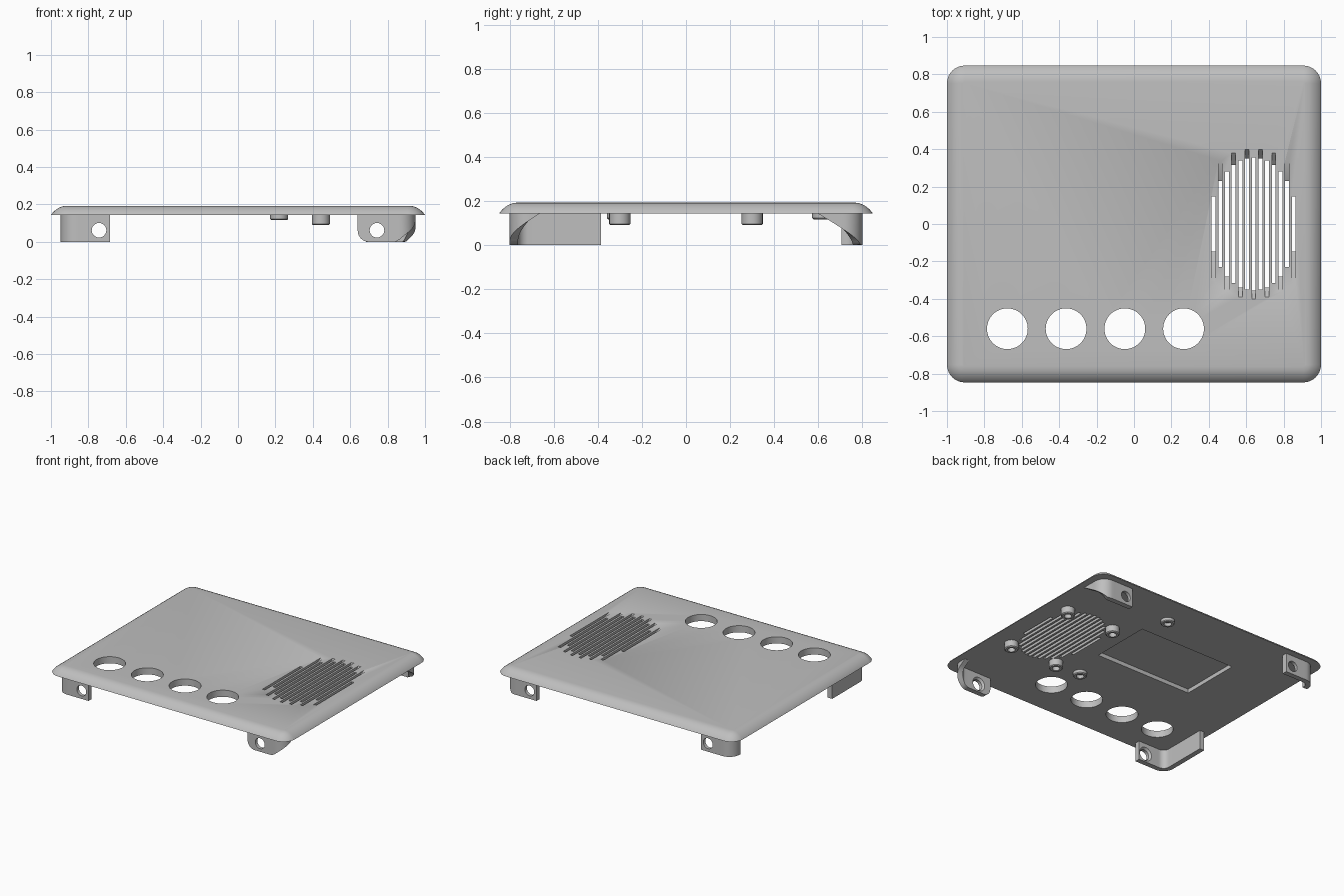
import bpy, bmesh, math
from mathutils import Matrix, Vector

if "Cube" in bpy.data.objects:
    bpy.data.objects.remove(bpy.data.objects["Cube"])

grey = bpy.data.materials.new("light grey plastic")
grey.diffuse_color = (0.52, 0.52, 0.52, 1)
grey.use_nodes = True
grey.node_tree.nodes["Principled BSDF"].inputs["Base Color"].default_value = grey.diffuse_color
UNDER, TOP = 0.143, 0.193          # plate underside and upper face


def make(name, bm):
    bmesh.ops.recalc_face_normals(bm, faces=bm.faces)
    me = bpy.data.meshes.new(name)
    bm.to_mesh(me)
    bm.free()
    ob = bpy.data.objects.new(name, me)
    bpy.context.collection.objects.link(ob)
    me.materials.append(grey)
    return ob


def loft(bm, rings):
    """Closed solid through rings of equal point count."""
    vs = [[bm.verts.new(p) for p in r] for r in rings]
    for a, b in zip(vs, vs[1:]):
        for i in range(len(a)):
            j = (i + 1) % len(a)
            bm.faces.new((a[i], a[j], b[j], b[i]))
    bm.faces.new(vs[0][::-1])
    bm.faces.new(vs[-1])


def circle(x, y, z, r, n=40):
    return [(x + r * math.cos(math.tau * i / n), y + r * math.sin(math.tau * i / n), z)
            for i in range(n)]


def rounded_rect(hx, hy, r, z, n=8):
    pts = []
    for k, (sx, sy) in enumerate([(1, 1), (-1, 1), (-1, -1), (1, -1)]):
        for i in range(n + 1):
            a = math.pi / 2 * (k + i / n)
            pts.append((sx * (hx - r) + r * math.cos(a), sy * (hy - r) + r * math.sin(a), z))
    return pts


def cut(ob, bm):
    cutter = make("cutter", bm)
    cutter.hide_render = True
    mod = ob.modifiers.new("cut", 'BOOLEAN')
    mod.operation, mod.solver, mod.object = 'DIFFERENCE', 'EXACT', cutter
    bpy.context.view_layer.objects.active = ob
    bpy.ops.object.modifier_apply(modifier=mod.name)
    bpy.data.objects.remove(cutter)


# Cover plate with a rounded upper rim
bm = bmesh.new()
rim = [(0, UNDER), (0.004, 0.149), (0.014, 0.161), (0.028, 0.173),
       (0.044, 0.183), (0.062, 0.190), (0.085, TOP)]
loft(bm, [rounded_rect(1 - d, 0.847 - d, 0.095 - d, z) for d, z in rim])
plate = make("cover_plate", bm)

# Four round openings, display recess underneath, and speaker slots
bm = bmesh.new()
for i in range(4):
    x = -0.677 + 0.314 * i
    loft(bm, [circle(x, -0.56, z, 0.109, 56) for z in (0.1, 0.25)])
loft(bm, [[(-0.52, -0.045, z), (0.28, -0.045, z), (0.28, 0.42, z), (-0.52, 0.42, z)]
          for z in (0.1, UNDER + 0.03)])
for i in range(13):
    dx = (i - 6) * 0.0357
    near = 0.355 * math.sqrt(1 - (dx / 0.235) ** 2)
    far = 0.4 - 1.86 * dx * dx
    s = -1 if i % 2 == 0 else 1       # alternate slots ramp to front and back
    grow = (far - near) / (TOP - UNDER) * 0.02
    section = [(-near, UNDER - 0.02), (near - grow, UNDER - 0.02),
               (far + grow, TOP + 0.02), (-near, TOP + 0.02)]
    loft(bm, [[(0.64 + dx + w, s * y, z) for y, z in section] for w in (-0.0103, 0.0103)])
cut(plate, bm)


# Corner brackets: a wall that follows the corner, with a screw hole
def bracket(name, sx, sy, x0, y1, taper_from=None, round_start=0.0):
    X, Y, R, T = 0.948, 0.80, 0.085, 0.038
    path = []                          # (outer point, outward normal)
    straight = X - R - x0
    for i in range(17):
        t = (1 - math.cos(math.pi / 2 * i / 16)) * straight
        path.append((Vector((x0 + t, Y)), Vector((0, 1))))
    for i in range(1, 11):
        a = math.pi / 2 * (1 - i / 10)
        n = Vector((math.cos(a), math.sin(a)))
        path.append((Vector((X - R, Y - R)) + n * R, n))
    for i in range(1, 7):
        path.append((Vector((X, Y - R + (y1 - Y + R) * i / 6)), Vector((1, 0))))
    dist = [0.0]
    for (p, _), (q, _) in zip(path, path[1:]):
        dist.append(dist[-1] + (q - p).length)
    rings = []
    for (p, n), s in zip(path, dist):
        low = 0.0
        if s < round_start:
            low = round_start - math.sqrt(round_start ** 2 - (round_start - s) ** 2)
        if taper_from is not None and s > taper_from - x0:
            u = (s - taper_from + x0) / (dist[-1] - taper_from + x0)
            low = (UNDER - 0.001) * u ** 0.9
        q = p - n * T
        rings.append([(sx * v.x, sy * v.y, z) for v, z in
                      ((p, low), (q, low), (q, UNDER + 0.004), (p, UNDER + 0.004))])
    bm = bmesh.new()
    loft(bm, rings)
    ob = make(name, bm)
    # Screw hole with a wider countersink on the inner face
    bm = bmesh.new()
    prof = [(0.85, 0.039), (0.776, 0.039), (0.76, 0.054), (0.70, 0.054)]
    loft(bm, [[(sx * 0.743 + a, sy * y, 0.062 + b) for a, b, _ in circle(0, 0, 0, r, 32)]
              for y, r in prof])
    cut(ob, bm)


bracket("front_left_bracket", -1, -1, 0.685, 0.385)
bracket("front_right_bracket", 1, -1, 0.64, 0.665, 0.85, 0.06)
bracket("back_left_bracket", -1, 1, 0.685, 0.705)
bracket("back_right_bracket", 1, 1, 0.685, 0.60, 0.90)


# Hollow screw posts under the plate
def post(name, x, y, low):
    prof = [(0.048, UNDER + 0.003), (0.048, low + 0.006), (0.042, low), (0.026, low),
            (0.026, UNDER - 0.002)]
    bm = bmesh.new()
    loft(bm, [circle(x, y, z, r, 28) for r, z in prof])
    make(name, bm)


for x in (0.443, 0.84):
    for y in (-0.3, 0.3):
        post("speaker_post", x, y, 0.09)
for y in (-0.31, 0.62):
    post("board_post", 0.22, y, 0.116)

# Smooth the curves, keep the edges crisp
for ob in bpy.context.scene.objects:
    ob.select_set(True)
bpy.context.view_layer.objects.active = plate
bpy.ops.object.shade_smooth_by_angle(angle=math.radians(32))
